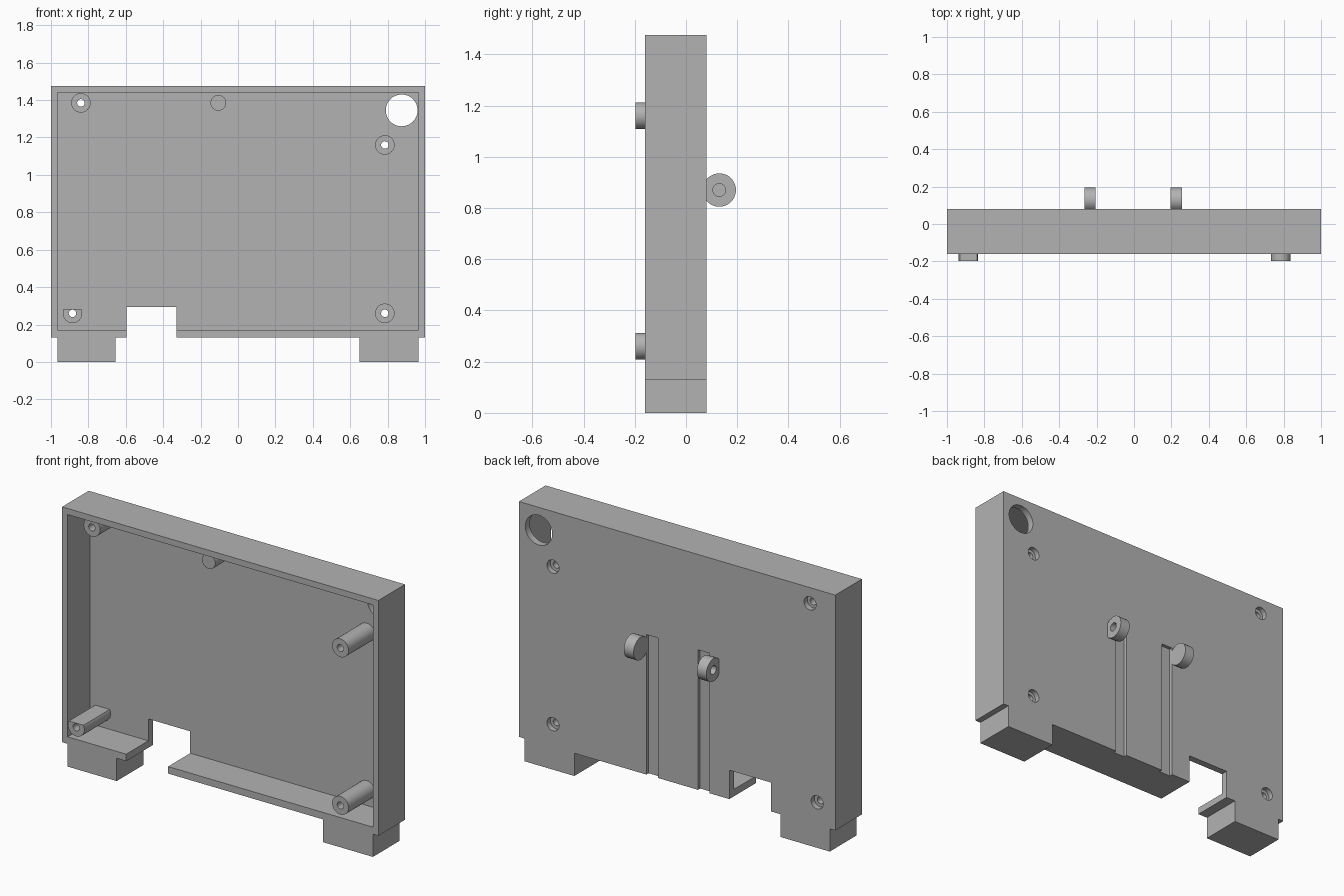
import bpy
import bmesh
from math import radians
from mathutils import Matrix, Vector

if "Cube" in bpy.data.objects:
    bpy.data.objects.remove(bpy.data.objects["Cube"])

grey = bpy.data.materials.new("plain grey")
grey.use_nodes = True
grey.diffuse_color = (0.45, 0.45, 0.45, 1)
grey.node_tree.nodes["Principled BSDF"].inputs["Base Color"].default_value = grey.diffuse_color

FRONT, BACK, FLOOR = -0.16, 0.08, 0.04   # depths of the rim, rear face and inner rear wall


def add_object(name, bm):
    bmesh.ops.recalc_face_normals(bm, faces=bm.faces)
    mesh = bpy.data.meshes.new(name)
    bm.to_mesh(mesh)
    bm.free()
    mesh.materials.append(grey)
    obj = bpy.data.objects.new(name, mesh)
    bpy.context.collection.objects.link(obj)
    return obj


def box(name, low, high):
    bm = bmesh.new()
    low, high = Vector(low), Vector(high)
    bmesh.ops.create_cube(bm, size=1, matrix=Matrix.Translation((low + high) / 2)
                          @ Matrix.Diagonal((*(high - low), 1)))
    return add_object(name, bm)


def rod(name, start, end, radius, sides=48):
    bm = bmesh.new()
    start, end = Vector(start), Vector(end)
    axis = end - start
    turn = axis.to_track_quat("Z", "Y").to_matrix().to_4x4()
    bmesh.ops.create_cone(bm, cap_ends=True, segments=sides, radius1=radius, radius2=radius,
                          depth=axis.length, matrix=Matrix.Translation((start + end) / 2) @ turn)
    return add_object(name, bm)


def cut(targets, cutter):
    for obj in targets:
        mod = obj.modifiers.new("cut", "BOOLEAN")
        mod.operation, mod.solver, mod.object = "DIFFERENCE", "EXACT", cutter
        bpy.context.view_layer.objects.active = obj
        bpy.ops.object.modifier_apply(modifier=mod.name)
    bpy.data.objects.remove(cutter)


# Case outline with two feet and a cable notch, extruded front to back
BASE, TOP = 0.13, 1.475
outline = [(-1, TOP), (-1, BASE), (-0.965, BASE), (-0.965, 0), (-0.655, 0), (-0.655, BASE),
           (-0.595, BASE), (-0.595, 0.295), (-0.33, 0.295), (-0.33, BASE),
           (0.65, BASE), (0.65, 0), (0.965, 0), (0.965, BASE), (1, BASE), (1, TOP)]
bm = bmesh.new()
face = bm.faces.new([bm.verts.new((x, FRONT, z)) for x, z in outline])
extruded = bmesh.ops.extrude_face_region(bm, geom=[face])["geom"]
bmesh.ops.translate(bm, vec=(0, BACK - FRONT, 0),
                    verts=[v for v in extruded if isinstance(v, bmesh.types.BMVert)])
case = add_object("case_shell", bm)

# Open front cavity and corner opening
cut([case], box("cavity_cutter", (-0.965, -0.5, 0.17), (0.965, FLOOR, 1.44)))
cut([case], rod("opening_cutter", (0.875, 0, 1.345), (0.875, 0.2, 1.345), 0.085, 64))

# Rear grooves running down to the bottom edge
for left, right in ((0.122, 0.195), (-0.205, -0.132)):
    cut([case], box("groove_cutter", (left, BACK - 0.02, 0.05), (right, 0.2, 0.93)))

# Screw posts with through holes and rear counterbores
posts = []
for name, x, z, tip in (("upper_right_post", -0.84, 1.385, -0.12),
                        ("upper_left_post", 0.785, 1.16, -0.197),
                        ("lower_left_post", 0.785, 0.26, -0.197),
                        ("lower_right_post", -0.885, 0.26, -0.197)):
    post = rod(name, (x, tip, z), (x, FLOOR + 0.005, z), 0.052)
    cut([case, post], rod("screw_cutter", (x, -0.4, z), (x, 0.4, z), 0.02, 32))
    cut([case], rod("counterbore_cutter", (x, BACK - 0.03, z), (x, 0.2, z), 0.038))
    posts.append(post)
cut([posts[-1]], box("flat_cutter", (-1, -0.4, 0.284), (-0.7, 0.4, 0.4)))

# Solid locating pin
pin = rod("locating_pin", (-0.105, -0.115, 1.385), (-0.105, FLOOR + 0.005, 1.385), 0.042)

# Rear hinge discs with blind holes on their outer sides
discs = []
for name, inner, outer in (("left_hinge_disc", 0.195, 0.257), ("right_hinge_disc", -0.205, -0.265)):
    disc = rod(name, (inner, 0.13, 0.87), (outer, 0.13, 0.87), 0.065)
    side = 1 if outer > 0 else -1
    cut([disc], rod("pivot_cutter", (outer - side * 0.04, 0.13, 0.87),
                    (outer + side * 0.1, 0.13, 0.87), 0.025, 32))
    discs.append(disc)

# Smooth round sides, crisp edges
bpy.ops.object.select_all(action="DESELECT")
for obj in [case, pin] + posts + discs:
    obj.select_set(True)
bpy.context.view_layer.objects.active = case
bpy.ops.object.shade_smooth_by_angle(angle=radians(30))
